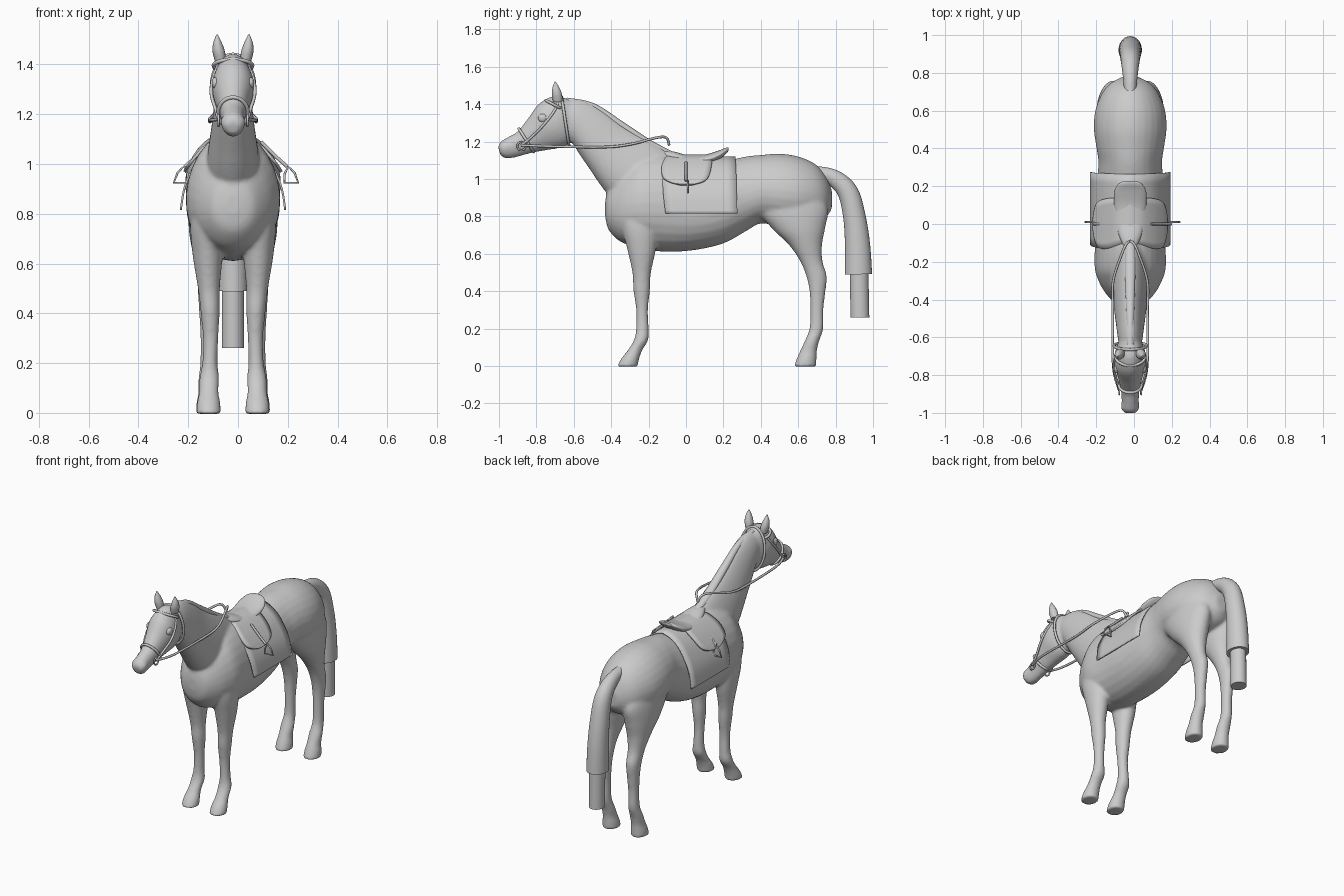
import bpy, bmesh, math
from mathutils import Vector

cube = bpy.data.objects.get("Cube")
if cube:
    bpy.data.objects.remove(cube, do_unlink=True)

MID = -0.02                      # centre line of the animal
UP, BACK = Vector((0, 0, 1)), Vector((0, 1, 0))

grey = bpy.data.materials.new("plain_grey")
grey.use_nodes = True
grey.diffuse_color = (0.6, 0.6, 0.6, 1)
grey.node_tree.nodes["Principled BSDF"].inputs["Base Color"].default_value = (0.6, 0.6, 0.6, 1)


def spline(pts, steps):
    """Smooth curve through tuples of any length."""
    out = []
    for i in range(len(pts) - 1):
        a, b, c, d = pts[max(i - 1, 0)], pts[i], pts[i + 1], pts[min(i + 2, len(pts) - 1)]
        for k in range(steps):
            t = k / steps
            out.append([q + t / 2 * (r - p + t * (2*p - 5*q + 4*r - s + t * (3*(q - r) + s - p)))
                        for p, q, r, s in zip(a, b, c, d)])
    return out + [list(pts[-1])]


def finish(name, bm, angle=50):
    bmesh.ops.recalc_face_normals(bm, faces=bm.faces)
    mesh = bpy.data.meshes.new(name)
    bm.to_mesh(mesh)
    bm.free()
    mesh.materials.append(grey)
    mesh.shade_smooth()
    mesh.set_sharp_from_angle(angle=math.radians(angle))
    obj = bpy.data.objects.new(name, mesh)
    obj.location.x = MID
    bpy.context.collection.objects.link(obj)
    return obj


def loft(name, rings, axis=None, egg=0, side=1, sides=28, steps=5):
    """Skin oval rings (y, z, half depth, half width, x); axis is the depth direction."""
    rings = spline([r if len(r) > 4 else (*r, 0) for r in rings], steps)
    bm, rows = bmesh.new(), []
    for i, (y, z, depth, width, x) in enumerate(rings):
        before, after = rings[max(i - 1, 0)], rings[min(i + 1, len(rings) - 1)]
        n = axis or Vector((0, after[1] - before[1], before[0] - after[0])).normalized()
        row = []
        for k in range(sides):
            a = math.tau * k / sides
            across = width * math.cos(a) * (1 + egg * math.sin(a))
            row.append(bm.verts.new(Vector((side * x + across, y, z)) + n * depth * math.sin(a)))
        rows.append(row)
    for low, high in zip(rows, rows[1:]):
        for k in range(sides):
            j = (k + 1) % sides
            bm.faces.new((low[k], low[j], high[j], high[k]))
    bm.faces.new(rows[0])
    bm.faces.new(rows[-1])
    return finish(name, bm)


def drape(name, half, thick, cols=8):
    """Cloth over the back; half holds (x, z, front y, rear y) from spine to hem."""
    half = spline(half, 4)
    full = [(-x, z, f, r) for x, z, f, r in reversed(half[1:])] + half
    bm = bmesh.new()
    rows = [[bm.verts.new((x, f + (r - f) * k / cols, z)) for k in range(cols + 1)]
            for x, z, f, r in full]
    for a, b in zip(rows, rows[1:]):
        for k in range(cols):
            bm.faces.new((a[k], a[k + 1], b[k + 1], b[k]))
    obj = finish(name, bm)
    mod = obj.modifiers.new("thickness", "SOLIDIFY")
    mod.thickness, mod.offset = thick, 0


def tube(name, pts, radius, closed=False):
    curve = bpy.data.curves.new(name, "CURVE")
    curve.dimensions = "3D"
    curve.bevel_depth, curve.bevel_resolution = radius, 2
    curve.use_fill_caps = True
    line = curve.splines.new("POLY")
    line.points.add(len(pts) - 1)
    for p, co in zip(line.points, pts):
        p.co = (*co, 1)
    line.use_cyclic_u = closed
    curve.materials.append(grey)
    obj = bpy.data.objects.new(name, curve)
    obj.location.x = MID
    bpy.context.collection.objects.link(obj)


def band(name, top, bottom, width, radius):
    """Strap loop round the head between two (y, z) points."""
    top, bottom = Vector((0, *top)), Vector((0, *bottom))
    mid, arm = (top + bottom) / 2, (top - bottom) / 2
    angles = [math.tau * k / 28 for k in range(28)]
    tube(name, [mid + arm * math.sin(a) + Vector((width * math.cos(a), 0, 0)) for a in angles],
         radius, True)


def ball(name, place, size):
    bm = bmesh.new()
    bmesh.ops.create_uvsphere(bm, u_segments=14, v_segments=8, radius=1)
    for v in bm.verts:
        v.co = Vector(place) + Vector(a * b for a, b in zip(v.co, size))
    return finish(name, bm)


# Body, neck, head
torso = loft("horse_body", [
    (-.432, .84, .04, .03), (-.415, .84, .11, .085), (-.36, .85, .18, .135),
    (-.3, .865, .22, .168), (-.23, .875, .25, .188), (-.1, .87, .26, .187), (.05, .852, .232, .187),
    (.2, .875, .22, .18), (.32, .92, .2, .168), (.4, .945, .183, .178), (.5, .94, .195, .192),
    (.6, .93, .19, .185), (.69, .92, .16, .15), (.745, .905, .115, .105), (.78, .89, .05, .04)],
    UP, egg=-.08)
flesh = [torso]
flesh.append(loft("neck", [
    (-.17, .96, .2, .11), (-.3, 1.06, .185, .1), (-.42, 1.17, .148, .084),
    (-.52, 1.275, .122, .072), (-.6, 1.345, .095, .062), (-.66, 1.385, .05, .045)], egg=-.25))
flesh.append(loft("head", [
    (-.59, 1.365, .06, .04), (-.65, 1.335, .125, .07), (-.72, 1.285, .132, .086),
    (-.8, 1.235, .096, .066), (-.87, 1.195, .067, .05), (-.93, 1.17, .058, .045),
    (-.975, 1.155, .048, .046), (-.998, 1.148, .025, .03)], egg=.1))
loft("mane", [(-.64, 1.42, .015, .018), (-.5, 1.386, .02, .02), (-.35, 1.291, .02, .025),
              (-.2, 1.192, .02, .028), (-.08, 1.128, .02, .024)])

# Tail with wrapped end
loft("tail", [(.69, 1.04, .03, .03), (.79, 1.005, .045, .04), (.865, .93, .055, .05),
              (.9, .8, .06, .056), (.917, .65, .067, .06), (.922, .49, .073, .062)])
loft("tail_end", [(.925, .52, .05, .045), (.93, .26, .05, .045)], BACK)

for side, label in ((1, "left"), (-1, "right")):
    # Legs
    flesh.append(loft("front_leg_" + label, [
        (-.27, .88, .08, .05, .1), (-.25, .75, .095, .066, .105), (-.238, .63, .078, .06, .102),
        (-.237, .5, .05, .044, .097), (-.237, .41, .045, .039, .092), (-.235, .3, .032, .031, .09),
        (-.233, .2, .034, .031, .093), (-.24, .14, .038, .04, .095), (-.272, .085, .039, .039, .097),
        (-.298, .04, .048, .047, .098), (-.314, -.004, .056, .05, .098)], BACK, side=side))
    flesh.append(loft("hind_leg_" + label, [
        (.58, .98, .1, .06, .09), (.57, .85, .187, .088, .088), (.6, .74, .145, .084, .094),
        (.638, .65, .09, .066, .098), (.67, .56, .06, .047, .1), (.698, .48, .055, .041, .1),
        (.703, .4, .043, .036, .1), (.7, .3, .035, .031, .1), (.697, .2, .037, .032, .1),
        (.672, .13, .039, .04, .1), (.655, .08, .045, .04, .1), (.645, .04, .053, .047, .1),
        (.637, -.004, .06, .05, .1)], BACK, side=side))

    # Face details
    loft("ear_" + label, [(-.685, 1.41, .025, .022, .05), (-.69, 1.45, .028, .025, .057),
                          (-.695, 1.485, .02, .018, .062), (-.7, 1.52, .003, .003, .064)],
         BACK, side=side, sides=14)
    ball("eye_" + label, (side * .07, -.765, 1.325), (.016, .026, .024))
    flesh.append(ball("nostril_" + label, (side * .034, -.965, 1.17), (.016, .026, .024)))

    # Bridle straps, bit and rein
    tube("cheek_strap_" + label, [(side * x, y, z) for x, y, z in spline(
        [(.03, -.68, 1.43), (.072, -.7, 1.37), (.088, -.76, 1.29), (.07, -.83, 1.22),
         (.058, -.88, 1.18)], 4)], .007)
    tube("bit_ring_" + label, [(side * .058, -.88 + .022 * math.cos(k * math.pi / 8),
                                1.175 + .022 * math.sin(k * math.pi / 8)) for k in range(16)], .005, True)
    tube("rein_" + label, [(side * x, y, z) for x, y, z in spline(
        [(.058, -.88, 1.18), (.09, -.75, 1.175), (.092, -.45, 1.17), (.09, -.3, 1.185),
         (.045, -.16, 1.22), (.02, -.105, 1.22), (0, -.09, 1.18)], 5)], .007)

    # Stirrup and its leather, shifted slightly to the left
    tube("stirrup_leather_" + label, [(side * x + .012, 0, z) for x, z in
                                      ((.1, 1.09), (.16, 1.03), (.205, .99))], .007)
    tube("stirrup_" + label, [(side * x + .012, .01, z) for x, z in
                              ((.21, .99), (.235, .965), (.25, .925), (.195, .925), (.195, .96))],
         .005, True)

# Blend the fleshy parts into one smooth skin
with bpy.context.temp_override(active_object=torso, object=torso, selected_objects=flesh,
                               selected_editable_objects=flesh):
    bpy.ops.object.join()
skin = torso.modifiers.new("skin", "REMESH")
skin.mode, skin.voxel_size, skin.use_smooth_shade = "VOXEL", .009, True
soften = torso.modifiers.new("soften", "SMOOTH")
soften.factor, soften.iterations = .5, 8

band("noseband", (-.893, 1.268), (-.815, 1.145), .06, .008)
band("throat_strap", (-.665, 1.44), (-.625, 1.175), .086, .008)
band("brow_band", (-.75, 1.42), (-.655, 1.37), .078, .008)

# Saddle and blanket
drape("saddle_blanket", [(0, 1.115, -.12, .265), (.06, 1.095, -.125, .265), (.12, 1.045, -.13, .268),
                         (.168, .97, -.125, .27), (.196, .9, -.12, .272), (.21, .815, -.11, .275)], .008)
drape("saddle_flaps", [(0, 1.125, -.09, .14), (.06, 1.11, -.11, .14), (.12, 1.063, -.13, .135),
                       (.165, 1.012, -.125, .12), (.184, .985, -.09, .09), (.194, .968, -.03, .03)], .012)
loft("saddle_seat", [(-.125, 1.135, .02, .03), (-.06, 1.115, .03, .06), (.02, 1.095, .03, .075),
                     (.1, 1.1, .03, .085), (.17, 1.125, .025, .085), (.21, 1.148, .018, .065),
                     (.228, 1.16, .008, .035)], UP)
